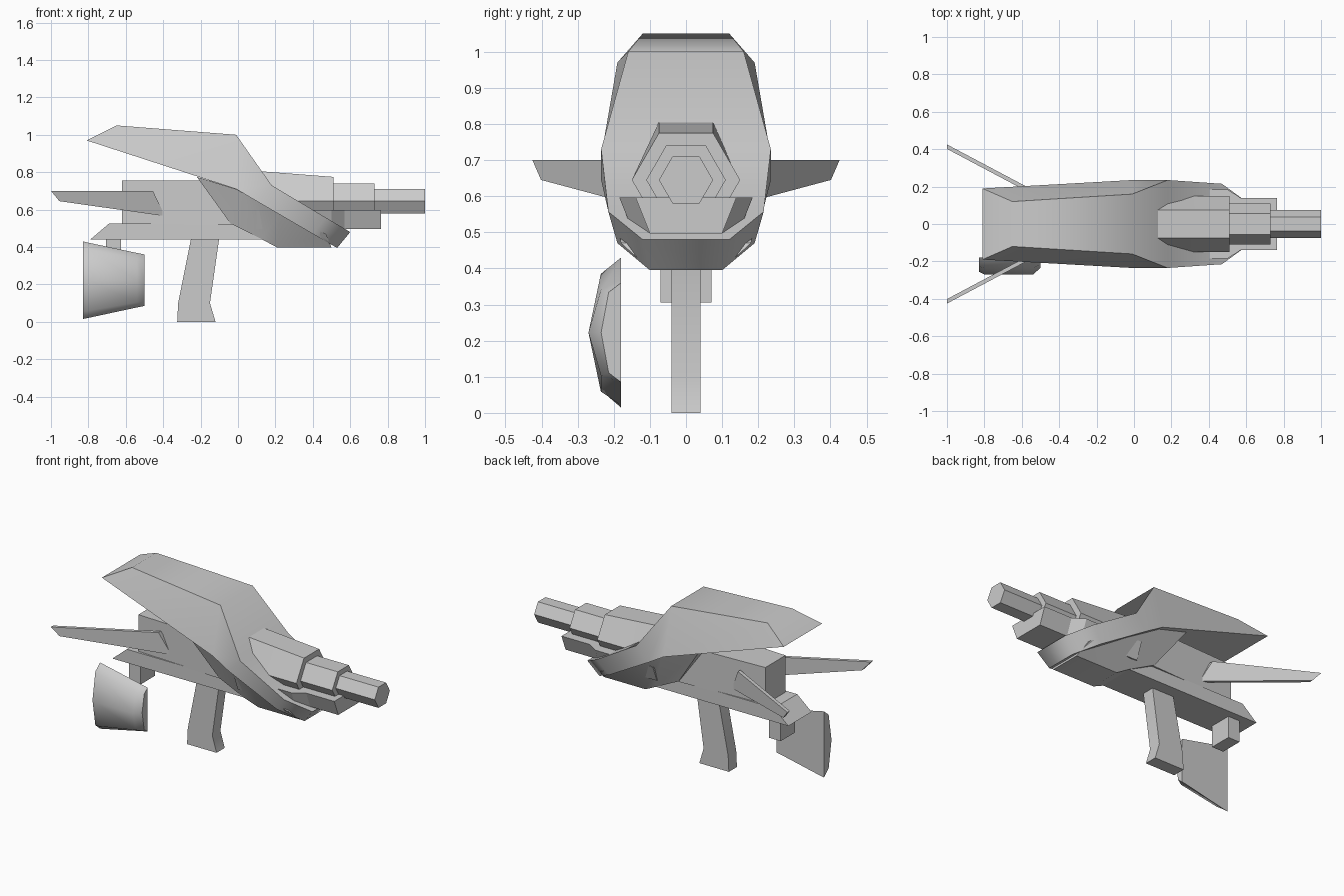
import bpy, bmesh, math

if "Cube" in bpy.data.objects:
    bpy.data.objects.remove(bpy.data.objects["Cube"], do_unlink=True)

grey = bpy.data.materials.new("plain grey")
grey.use_nodes = True
grey.diffuse_color = (0.6, 0.6, 0.6, 1)
grey.node_tree.nodes["Principled BSDF"].inputs["Base Color"].default_value = (0.6, 0.6, 0.6, 1)


def loft(name, sections, smooth=30):
    """Skin equal-length closed rings and cap both ends."""
    bm = bmesh.new()
    rings = [[bm.verts.new(p) for p in ring] for ring in sections]
    n = len(rings[0])
    for a, b in zip(rings, rings[1:]):
        for i in range(n):
            j = (i + 1) % n
            bm.faces.new((a[i], a[j], b[j], b[i]))
    bm.faces.new(rings[0])
    bm.faces.new(rings[-1][::-1])
    bmesh.ops.recalc_face_normals(bm, faces=bm.faces)
    mesh = bpy.data.meshes.new(name)
    bm.to_mesh(mesh)
    bm.free()
    mesh.materials.append(grey)
    obj = bpy.data.objects.new(name, mesh)
    bpy.context.collection.objects.link(obj)
    bpy.ops.object.select_all(action='DESELECT')
    bpy.context.view_layer.objects.active = obj
    obj.select_set(True)
    bpy.ops.object.shade_smooth_by_angle(angle=math.radians(smooth))
    return obj


def ring4(low, high):
    """Symmetric four-point ring from a lower and an upper (x, half width, z)."""
    (lx, ly, lz), (ux, uy, uz) = low, high
    return [(lx, -ly, lz), (ux, -uy, uz), (ux, uy, uz), (lx, ly, lz)]


def slab(name, profile, half):
    """Side profile in x and z, extruded across y."""
    return loft(name, [[(x, y, z) for x, z in profile] for y in (-half, half)])


def hexagon(x, r, lift=0):
    """Six-sided barrel ring with points at the sides; lift raises its top edge."""
    ring = []
    for i in range(6):
        a = math.radians(60 * i)
        z = 0.645 + r * math.sin(a) + (lift if i in (1, 2) else 0)
        ring.append((x, r * math.cos(a), z))
    return ring


# Hooded cowl wrapping from the rear over the barrel and down to the nose
loft("cowl", [
    ring4((-0.81, 0.19, 0.97), (-0.65, 0.12, 1.05)),
    ring4((-0.01, 0.235, 0.71), (-0.01, 0.16, 1.0)),
    ring4((0.10, 0.235, 0.645), (0.18, 0.235, 0.73)),
    ring4((0.40, 0.19, 0.47), (0.47, 0.215, 0.557)),
    ring4((0.53, 0.10, 0.395), (0.60, 0.12, 0.48)),
], smooth=60)

# Lower hull under the cowl
loft("lower_hull", [
    ring4((-0.04, 0.13, 0.525), (-0.22, 0.19, 0.775)),
    ring4((0.13, 0.12, 0.44), (0.02, 0.21, 0.70)),
    ring4((0.21, 0.10, 0.397), (0.22, 0.20, 0.58)),
    ring4((0.50, 0.10, 0.397), (0.47, 0.18, 0.47)),
])

# Rear body and the rail below it
loft("rear_body", [
    ring4((-0.62, 0.10, 0.52), (-0.62, 0.10, 0.755)),
    ring4((0.05, 0.13, 0.52), (0.05, 0.13, 0.755)),
])
slab("bottom_rail", [(-0.79, 0.44), (-0.69, 0.525), (0.16, 0.525), (0.16, 0.44)], 0.115)

# Stepped six-sided barrel
loft("barrel_housing", [hexagon(-0.05, 0.15, 0.045), hexagon(0.12, 0.15, 0.03),
                        hexagon(0.51, 0.15)])
loft("barrel_middle", [hexagon(0.45, 0.11), hexagon(0.73, 0.11)])
loft("barrel_tip", [hexagon(0.68, 0.075), hexagon(1.0, 0.075)])

# Under-barrel block, narrowing ahead of the cowl
loft("under_barrel_block", [ring4((x, w - 0.04, 0.497), (x, w, 0.597))
                            for x, w in ((0.1, 0.185), (0.5, 0.185), (0.57, 0.14), (0.765, 0.14))])

# Grip and rear peg
slab("grip", [(-0.25, 0.45), (-0.10, 0.45), (-0.15, 0.10), (-0.12, 0),
              (-0.325, 0), (-0.32, 0.10)], 0.04)
slab("rear_peg", [(-0.705, 0.305), (-0.705, 0.46), (-0.625, 0.46), (-0.625, 0.305)], 0.07)

# Swept rear fins: thin plates angled outwards
fin = [(-1.0, 0.70), (-0.955, 0.645), (-0.39, 0.565), (-0.455, 0.70)]
for side, name in ((1, "left_fin"), (-1, "right_fin")):
    loft(name, [[(x, side * (0.09 - (x + 0.39) * 0.53 + t), z) for x, z in fin]
                for t in (-0.012, 0.012)])


def shield_ring(x, top, bottom, depth):
    """Bulging ring with a flat inner side."""
    mid = (top + bottom) / 2
    half = (top - bottom) / 2
    return [(x, -0.18 - depth * d, mid + half * h)
            for d, h in ((0, 1), (0.62, 0.81), (1, 0), (0.62, -0.81), (0, -1))]


# Side shield hanging beside the grip
loft("side_shield", [shield_ring(-0.83, 0.43, 0.015, 0.075),
                     shield_ring(-0.80, 0.423, 0.021, 0.09),
                     shield_ring(-0.54, 0.368, 0.077, 0.09),
                     shield_ring(-0.50, 0.36, 0.085, 0.055)], smooth=50)
